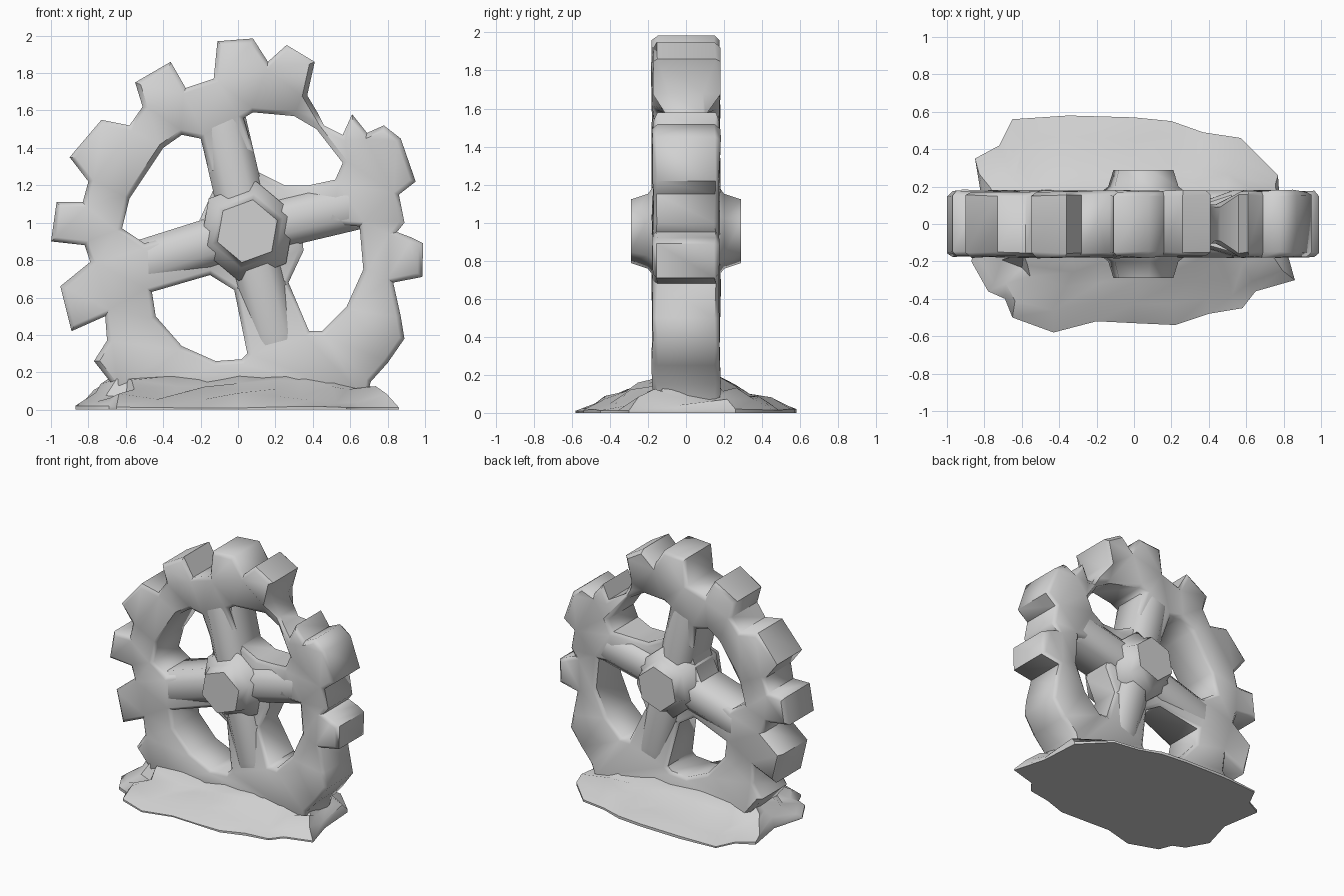
import bpy, bmesh, math, random

if "Cube" in bpy.data.objects:
    bpy.data.objects.remove(bpy.data.objects["Cube"])
random.seed(7)

grey = bpy.data.materials.new("stone grey")
grey.diffuse_color = (0.64, 0.64, 0.64, 1)
grey.use_nodes = True
grey.node_tree.nodes["Principled BSDF"].inputs["Base Color"].default_value = grey.diffuse_color


def finish(obj, angle):
    obj.data.materials.clear()
    obj.data.materials.append(grey)
    bpy.ops.object.select_all(action='DESELECT')
    obj.select_set(True)
    bpy.context.view_layer.objects.active = obj
    bpy.ops.object.shade_smooth_by_angle(angle=math.radians(angle))


def loft(name, rings, angle):
    """Skin a closed solid through rings of equal point count."""
    bm = bmesh.new()
    loops = [[bm.verts.new(p) for p in r] for r in rings]
    n = len(loops[0])
    for a, b in zip(loops, loops[1:]):
        for i in range(n):
            j = (i + 1) % n
            bm.faces.new((a[i], a[j], b[j], b[i]))
    bm.faces.new(loops[0])
    bm.faces.new(loops[-1])
    bmesh.ops.recalc_face_normals(bm, faces=bm.faces)
    me = bpy.data.meshes.new(name)
    bm.to_mesh(me)
    bm.free()
    obj = bpy.data.objects.new(name, me)
    bpy.context.collection.objects.link(obj)
    finish(obj, angle)


# Worn cog wheel: outline and four openings between the spokes (x, z)
outline = [(.68, .05), (.71, .15), (.8, .25), (.89, .38), (.87, .5), (.83, .68),
           (.985, .71), (.99, .89), (.93, .92), (.85, .95), (.89, 1.0), (.86, 1.15),
           (.95, 1.22), (.87, 1.45), (.78, 1.52), (.69, 1.48), (.61, 1.58), (.56, 1.47),
           (.46, 1.52), (.43, 1.58), (.37, 1.68), (.41, 1.86), (.26, 1.95), (.16, 1.86),
           (.08, 1.985), (-.11, 1.97), (-.13, 1.77), (-.28, 1.72), (-.36, 1.86), (-.55, 1.75),
           (-.51, 1.62), (-.58, 1.52), (-.73, 1.55), (-.9, 1.35), (-.8, 1.22), (-.83, 1.11),
           (-.97, 1.11), (-1.0, .9), (-.82, .88), (-.79, .79), (-.95, .66), (-.89, .42),
           (-.71, .5), (-.7, .37), (-.77, .26), (-.66, .12), (-.6, .05)]
holes = [
    [(-.2, 1.45), (-.3, 1.47), (-.4, 1.4), (-.58, 1.13), (-.62, .97), (-.5, .89), (-.23, .96), (-.13, 1.18)],
    [(.03, 1.56), (.08, 1.59), (.3, 1.57), (.42, 1.5), (.56, 1.32), (.52, 1.23), (.38, 1.2), (.25, 1.2), (.11, 1.27)],
    [(-.46, .63), (-.15, .72), (-.02, .64), (.05, .3), (.02, .27), (-.12, .26), (-.3, .34), (-.44, .5)],
    [(.27, .68), (.35, .85), (.34, .97), (.5, .99), (.65, .98), (.67, .75), (.58, .55), (.45, .42), (.38, .42)]]
cu = bpy.data.curves.new("cog_wheel", 'CURVE')
cu.dimensions = '2D'
cu.fill_mode = 'BOTH'
cu.extrude, cu.bevel_depth, cu.offset, cu.bevel_resolution = .15, .025, -.025, 0
for pts in [outline] + holes:
    s = cu.splines.new('POLY')
    s.points.add(len(pts) - 1)
    for p, (x, z) in zip(s.points, pts):
        p.co = (x, z, 0, 1)
    s.use_cyclic_u = True
wheel = bpy.data.objects.new("cog_wheel", cu)
bpy.context.collection.objects.link(wheel)
wheel.rotation_euler.x = math.pi / 2
bpy.context.view_layer.objects.active = wheel
wheel.select_set(True)
bpy.ops.object.convert(target='MESH')
bpy.ops.object.transform_apply(location=False, rotation=True, scale=False)
bm = bmesh.new()
bm.from_mesh(wheel.data)
bmesh.ops.remove_doubles(bm, verts=bm.verts, dist=.001)
# tidy the long slivers on both flat sides
sides = [f for f in bm.faces if abs(f.normal.y) > .99]
inner = {e for f in sides for e in f.edges if all(g in sides for g in e.link_faces)}
bmesh.ops.beautify_fill(bm, faces=sides, edges=list(inner))
for v in bm.verts:
    # broken rim section pinched thinner, spokes thinner towards the hub
    if math.hypot(v.co.x - .43, v.co.z - 1.56) < .14:
        v.co.y *= .6
    elif math.hypot(v.co.x - .05, v.co.z - .955) < .42:
        v.co.y *= .72
    else:
        v.co.y *= random.uniform(.97, 1.05)
bm.to_mesh(wheel.data)
bm.free()
finish(wheel, 50)

# Rounded ridge along each spoke, from the hub to the rim
for i, (x, z) in enumerate([(.66, 1.1), (-.1, 1.6), (-.6, .75), (.22, .3)]):
    dx, dz = x - .05, z - .955
    d = math.hypot(dx, dz)
    section = [(-.13, .12), (-.06, .18), (.06, .18), (.13, .12), (.13, -.12), (.06, -.18), (-.06, -.18), (-.13, -.12)]
    loft(f"spoke_ridge_{i + 1}", [[(.05 + dx * t - dz / d * w, y * k, .955 + dz * t + dx / d * w) for w, y in section]
                                  for t, k in [(.1, 1), (.85, 1), (1, .9)]], 50)

# Faceted hub standing proud on both faces
loft("hub", [[(.05 + r * math.cos(a), y, .955 + r * math.sin(a))
              for a in [math.radians(60 * k + 20) for k in range(6)]]
             for y, r in [(-.29, .17), (-.2, .2), (-.15, .27), (.15, .27), (.2, .2), (.29, .17)]], 60)

# Rubble mound the wheel is sunk in
rim = [(.86, -.3), (.79, -.05), (.77, .26), (.57, .46), (.37, .49), (.2, .55), (0, .57), (-.35, .58),
       (-.65, .56), (-.72, .42), (-.85, .35), (-.8, .05), (-.87, -.2), (-.78, -.36), (-.69, -.4), (-.65, -.5),
       (-.43, -.58), (-.2, -.52), (0, -.53), (.22, -.54), (.4, -.48), (.58, -.45), (.65, -.36)]
rings = [[(x, y, 0) for x, y in rim]]
for sx, sy, z, j in [(1, 1, .015, .006), (.95, .82, .06, .03), (.89, .6, .1, .035), (.83, .44, .14, .03),
                     (.76, .28, .19, .02)]:
    k = j if sx < 1 else 0
    rings.append([(x * sx + random.uniform(-k, k), y * sy + random.uniform(-k, k) * .7,
                   z + random.uniform(-j, j)) for x, y in rim])
loft("rubble_base", rings, 40)
